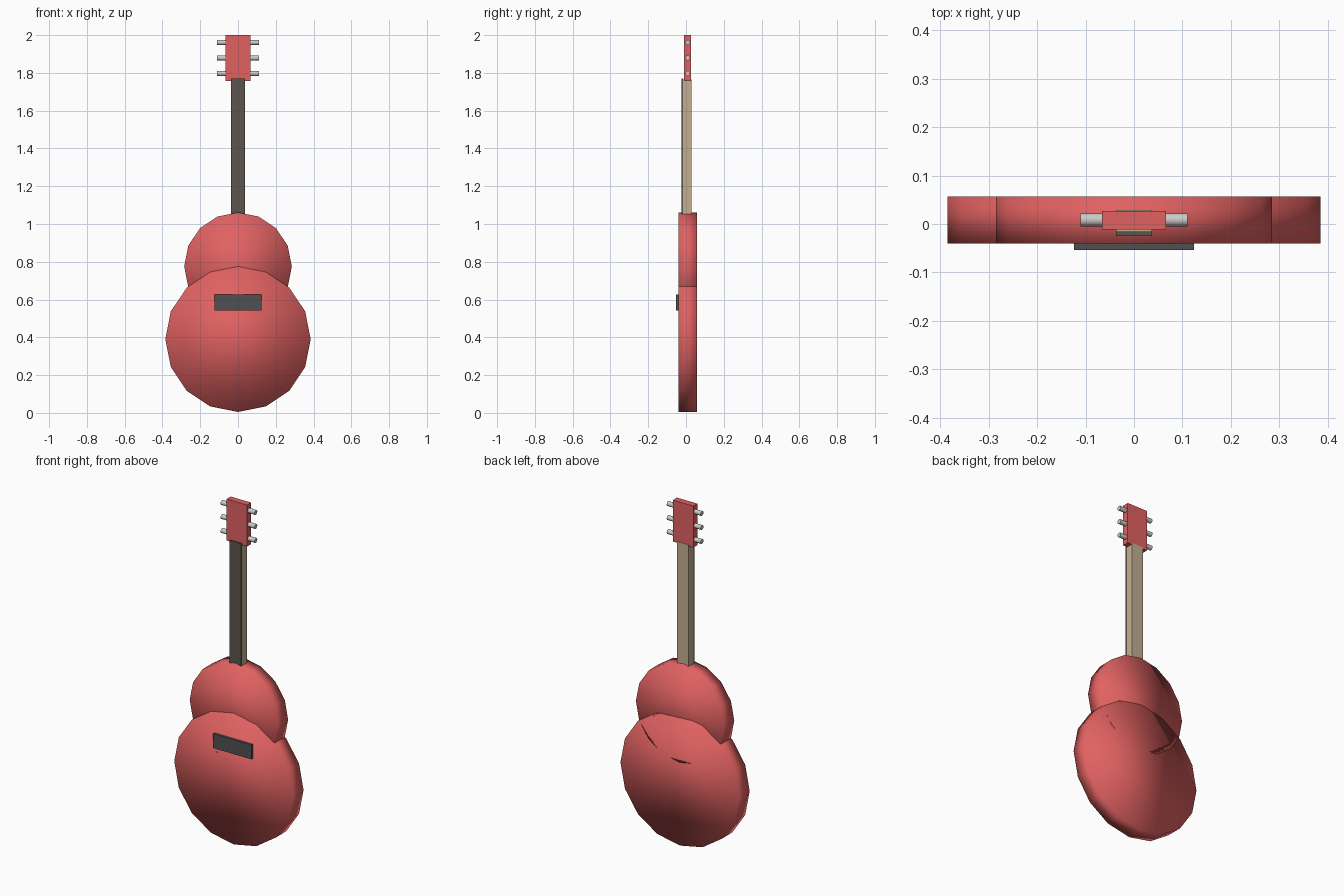
import bpy
from math import pi

if "Cube" in bpy.data.objects:
    bpy.data.objects.remove(bpy.data.objects["Cube"])


def material(name, rgb):
    m = bpy.data.materials.new(name)
    m.diffuse_color = (*rgb, 1)
    m.use_nodes = True
    m.node_tree.nodes["Principled BSDF"].inputs["Base Color"].default_value = m.diffuse_color
    return m


red = material("red_lacquer", (0.75, 0.12, 0.12))
maple = material("pale_wood", (0.56, 0.43, 0.28))
rosewood = material("dark_wood", (0.11, 0.09, 0.075))
black = material("dark_grey", (0.08, 0.08, 0.08))


def finish(ob, name, mat):
    ob.name = name
    if mat:
        ob.data.materials.append(mat)
    return ob


def box(name, x, y, z, mat):
    """Box from (min, max) ranges on each axis."""
    bpy.ops.mesh.primitive_cube_add(size=1, location=[sum(r) / 2 for r in (x, y, z)])
    ob = bpy.context.object
    ob.scale = [r[1] - r[0] for r in (x, y, z)]
    bpy.ops.object.transform_apply(location=False, rotation=False, scale=True)
    return finish(ob, name, mat)


def disc(name, radius, depth, loc, rot, sides, mat=None):
    bpy.ops.mesh.primitive_cylinder_add(vertices=sides, radius=radius, depth=depth,
                                        location=loc, rotation=rot)
    bpy.ops.object.shade_smooth()
    return finish(bpy.context.object, name, mat)


# Body: two overlapping, fully smooth-shaded 16-sided discs
disc("lower_bout", 0.385, 0.097, (0, 0.0085, 0.39), (pi / 2, 0, 0), 16, red)
disc("upper_bout", 0.285, 0.097, (0, 0.0085, 0.776), (pi / 2, 0, 0), 16, red)

# Bridge
box("bridge", (-0.124, 0.124), (-0.054, -0.038), (0.542, 0.626), black)

# Neck and fingerboard
box("neck", (-0.0375, 0.0375), (-0.015, 0.029), (1.045, 1.765), maple)
box("fingerboard", (-0.0375, 0.0375), (-0.025, -0.015), (1.045, 1.77), rosewood)

# Headstock
box("headstock", (-0.066, 0.066), (-0.011, 0.027), (1.757, 2.0), red)

# Tuning pegs, three per side
for side, sx in (("left", -1), ("right", 1)):
    for i, z in enumerate((1.797, 1.879, 1.961)):
        disc(f"tuning_peg_{side}_{i + 1}", 0.0135, 0.05, (sx * 0.085, 0.0085, z),
             (0, pi / 2, 0), 12)
        bpy.ops.object.shade_smooth_by_angle(angle=pi / 4)
